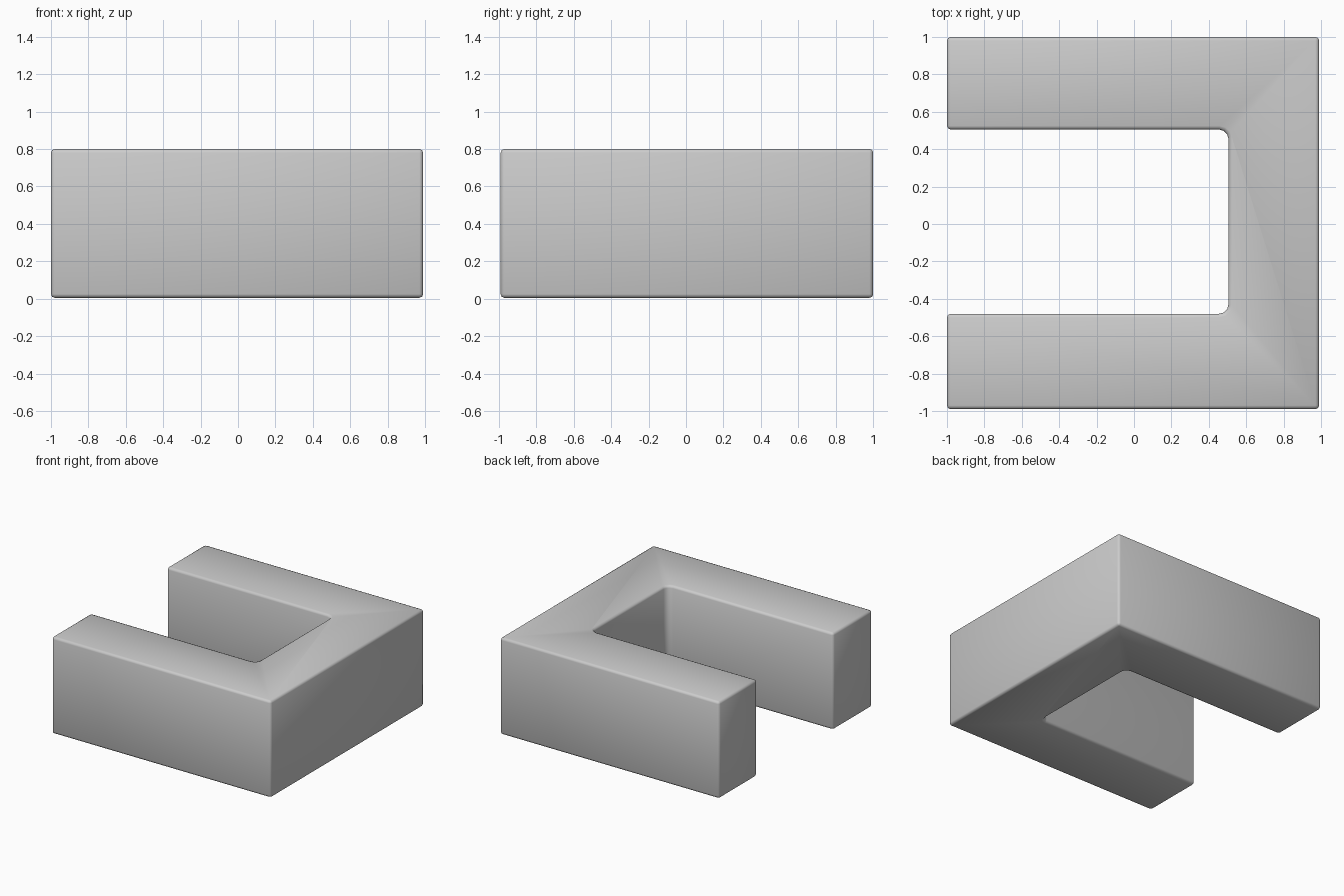
import bpy, bmesh

if "Cube" in bpy.data.objects:
    bpy.data.objects.remove(bpy.data.objects["Cube"])

# U-shaped plan: two arms joined by a back section, open towards -x
outline = [(-1, -0.99), (0.99, -0.99), (0.99, 1), (-1, 1),
           (-1, 0.505), (0.505, 0.505), (0.505, -0.48), (-1, -0.48)]
BOTTOM, TOP = 0.005, 0.8

bm = bmesh.new()
base = bm.faces.new([bm.verts.new((x, y, BOTTOM)) for x, y in outline])
ext = bmesh.ops.extrude_face_region(bm, geom=[base])
top_verts = [v for v in ext["geom"] if isinstance(v, bmesh.types.BMVert)]
bmesh.ops.translate(bm, verts=top_verts, vec=(0, 0, TOP - BOTTOM))
bmesh.ops.recalc_face_normals(bm, faces=bm.faces)


def is_inner_corner(e):
    a, b = (v.co for v in e.verts)
    return abs(a.z - b.z) > 0.1 and a.x > 0 and abs(a.x - 0.505) < 0.01


# Rounder inside corners
bmesh.ops.bevel(bm, geom=[e for e in bm.edges if is_inner_corner(e)],
                offset=0.05, segments=3, profile=0.5, affect='EDGES')

mesh = bpy.data.meshes.new("u_block")
bm.to_mesh(mesh)
bm.free()
block = bpy.data.objects.new("u_block", mesh)
bpy.context.collection.objects.link(block)

# Small softened edges all round
bevel = block.modifiers.new("soft_edges", 'BEVEL')
bevel.width = 0.02
bevel.segments = 2
bevel.limit_method = 'ANGLE'
bevel.angle_limit = 0.9
mesh.shade_smooth()
